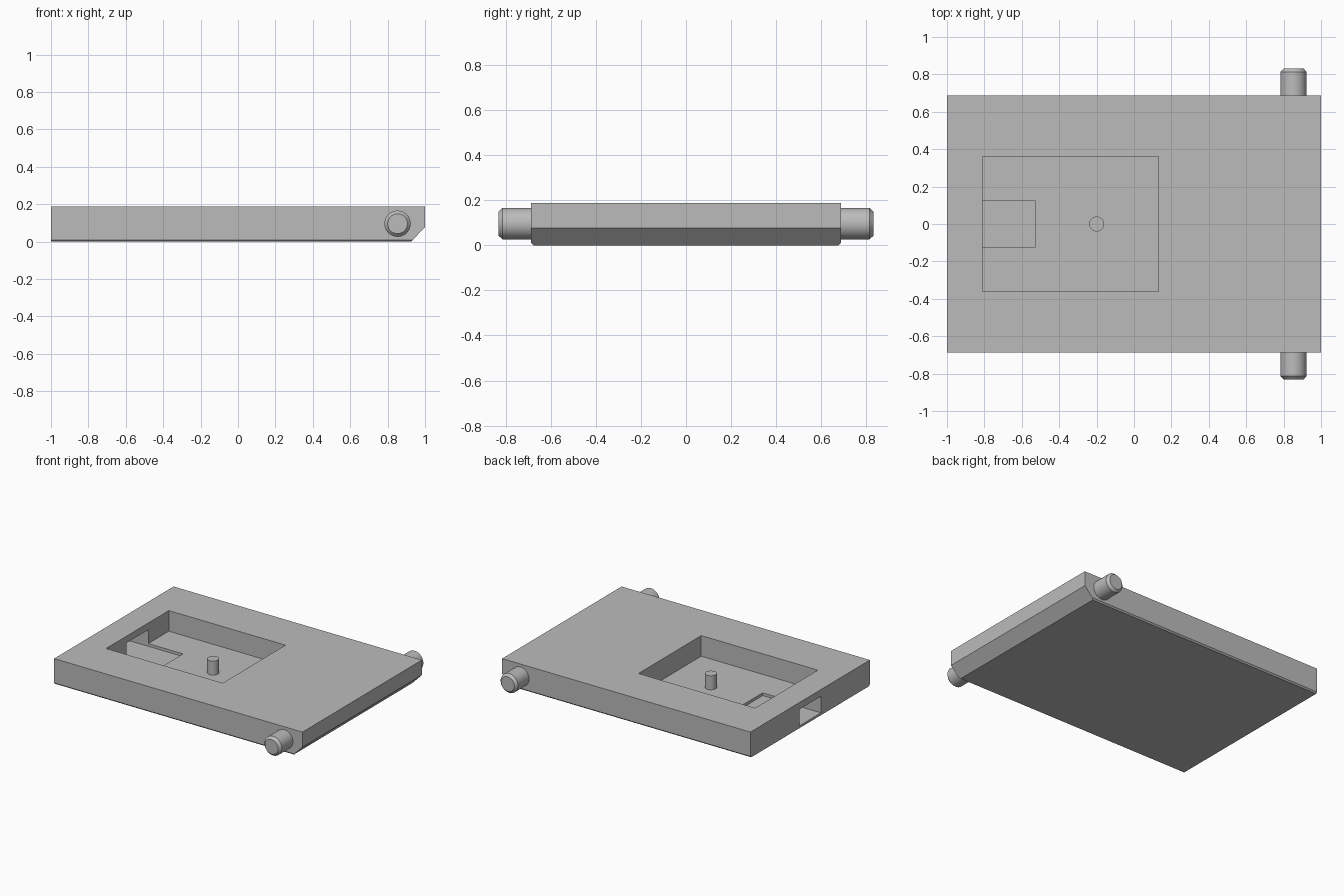
import bpy, bmesh, math
from mathutils import Vector, Matrix

if "Cube" in bpy.data.objects:
    bpy.data.objects.remove(bpy.data.objects["Cube"])

grey = bpy.data.materials.new("light_grey")
grey.diffuse_color = (0.5, 0.5, 0.5, 1)
grey.use_nodes = True
grey.node_tree.nodes["Principled BSDF"].inputs["Base Color"].default_value = grey.diffuse_color


def finish(name, bm):
    bmesh.ops.recalc_face_normals(bm, faces=bm.faces)
    me = bpy.data.meshes.new(name)
    bm.to_mesh(me)
    bm.free()
    me.materials.append(grey)
    ob = bpy.data.objects.new(name, me)
    bpy.context.collection.objects.link(ob)
    return ob


def smooth(ob):
    bpy.ops.object.select_all(action='DESELECT')
    ob.select_set(True)
    bpy.context.view_layer.objects.active = ob
    bpy.ops.object.shade_smooth_by_angle(angle=math.radians(30))


def lathe(name, profile, matrix, segments=40):
    """Revolve (radius, height) points around z, then place with the matrix."""
    bm = bmesh.new()
    rings = [[bm.verts.new((r * math.cos(math.tau * i / segments),
                            r * math.sin(math.tau * i / segments), h))
              for i in range(segments)] for r, h in profile]
    for a, b in zip(rings, rings[1:]):
        for i in range(segments):
            j = (i + 1) % segments
            bm.faces.new((a[i], a[j], b[j], b[i]))
    bm.faces.new(rings[0])
    bm.faces.new(rings[-1])
    bm.transform(matrix)
    ob = finish(name, bm)
    smooth(ob)
    return ob


def cut_box(target, name, lo, hi):
    """Subtract an axis-aligned box from the target."""
    lo, hi = Vector(lo), Vector(hi)
    bm = bmesh.new()
    bmesh.ops.create_cube(bm, size=1, matrix=Matrix.Translation((lo + hi) / 2)
                          @ Matrix.Diagonal((*(hi - lo), 1)))
    cutter = finish(name, bm)
    cutter.hide_render = True
    cutter.hide_set(True)
    mod = target.modifiers.new(name, 'BOOLEAN')
    mod.operation = 'DIFFERENCE'
    mod.solver = 'EXACT'
    mod.object = cutter
    bpy.context.view_layer.objects.active = target
    bpy.ops.object.modifier_apply(modifier=mod.name)
    bpy.data.objects.remove(cutter)


W, H = 0.687, 0.187  # half depth and height of the plate

# Plate: side profile with a sloped lower right edge, extruded along y
bm = bmesh.new()
outline = [(-1, 0), (0.925, 0), (1, 0.077), (1, H), (-1, H)]
face = bm.faces.new([bm.verts.new((x, -W, z)) for x, z in outline])
ext = bmesh.ops.extrude_face_region(bm, geom=[face])
bmesh.ops.translate(bm, vec=(0, 2 * W, 0),
                    verts=[g for g in ext["geom"] if isinstance(g, bmesh.types.BMVert)])
bmesh.ops.recalc_face_normals(bm, faces=bm.faces)
# Narrow chamfers under both long sides
for s in (-1, 1):
    cut = bmesh.ops.bisect_plane(bm, geom=bm.verts[:] + bm.edges[:] + bm.faces[:],
                                 plane_co=(0, s * W, 0.01), plane_no=(0, s, -1),
                                 clear_outer=True)
    bmesh.ops.holes_fill(bm, edges=[g for g in cut["geom_cut"]
                                    if isinstance(g, bmesh.types.BMEdge)], sides=0)
plate = finish("plate", bm)

# Open pocket and the cable slot through the left end
cut_box(plate, "pocket", (-0.81, -0.361, 0.037), (0.13, 0.361, 0.3))
cut_box(plate, "slot", (-1.1, -0.125, 0.017), (-0.53, 0.125, 0.137))

# Small peg standing in the pocket
lathe("peg", [(0.04, 0.03), (0.04, 0.139)], Matrix.Translation((-0.2, 0, 0)))

# Hinge pins with chamfered tips
for s, name in ((-1, "front_hinge_pin"), (1, "back_hinge_pin")):
    lathe(name, [(0.07, 0.67), (0.07, 0.814), (0.053, 0.832)],
          Matrix.Translation((0.853, 0, 0.096)) @ Matrix.Rotation(-s * math.pi / 2, 4, 'X'))
